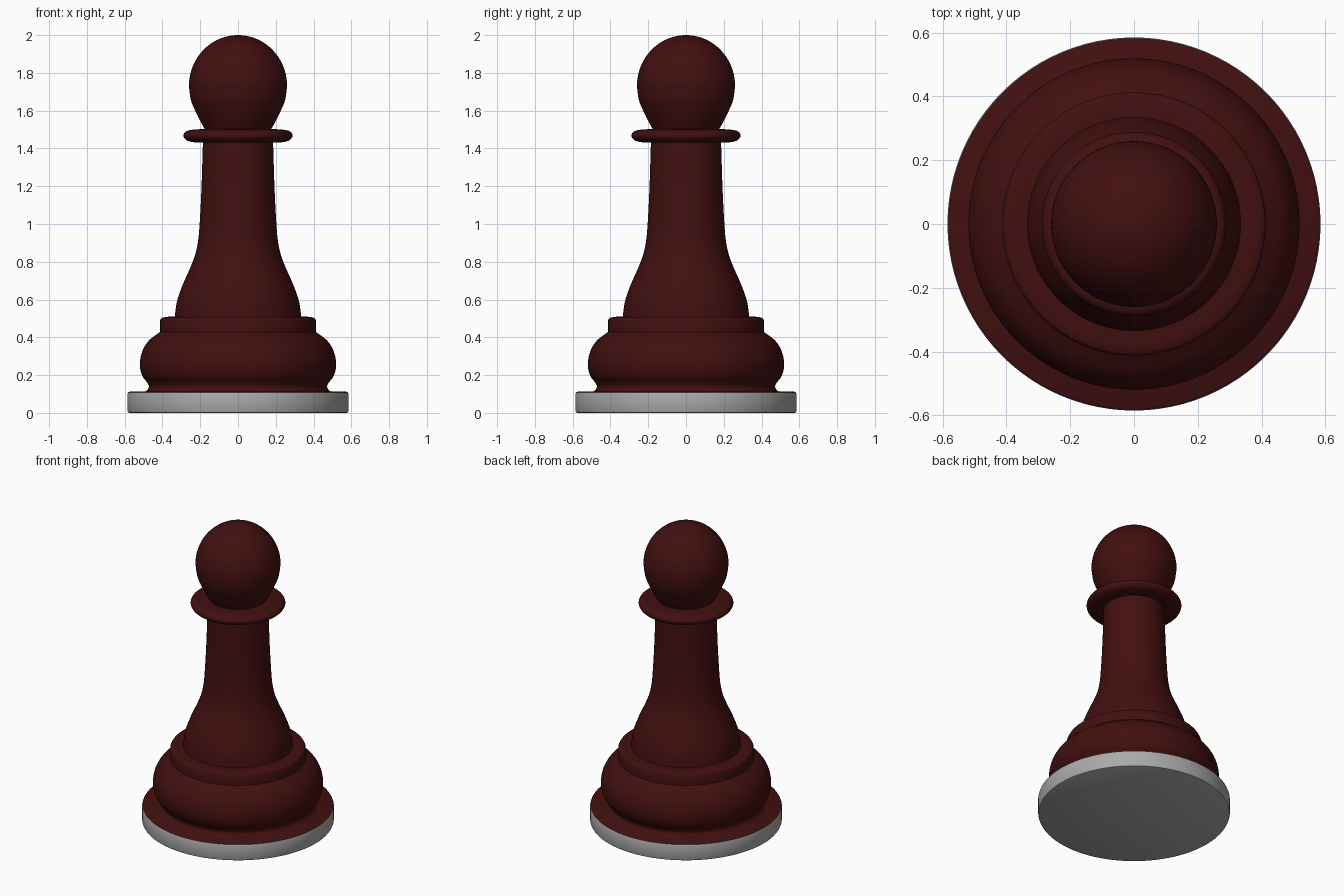
import bpy, bmesh, math
from mathutils import Vector

if "Cube" in bpy.data.objects:
    bpy.data.objects.remove(bpy.data.objects["Cube"], do_unlink=True)

SIDES = 96


def material(name, color):
    m = bpy.data.materials.new(name)
    m.use_nodes = True
    m.diffuse_color = color
    m.node_tree.nodes["Principled BSDF"].inputs["Base Color"].default_value = color
    return m


red = material("dark red", (0.055, 0.005, 0.005, 1))
grey = material("felt grey", (0.4, 0.4, 0.4, 1))


def smooth(points, steps=5):
    """Catmull-Rom curve through (radius, height) points."""
    p = [Vector(q) for q in points]
    p = [2 * p[0] - p[1]] + p + [2 * p[-1] - p[-2]]
    out = []
    for a, b, c, d in zip(p, p[1:], p[2:], p[3:]):
        for i in range(steps):
            t = i / steps
            out.append(0.5 * (2 * b + (c - a) * t + (2 * a - 5 * b + 4 * c - d) * t * t
                              + (3 * b - a - 3 * c + d) * t ** 3))
    return [tuple(v) for v in out] + [points[-1]]


def lathe(name, profile, mats):
    """Revolve a (radius, height) profile about the z axis."""
    bm = bmesh.new()
    verts = [bm.verts.new((r, 0, z)) for r, z in profile]
    edges = [bm.edges.new(pair) for pair in zip(verts, verts[1:])]
    bmesh.ops.spin(bm, geom=verts + edges, cent=(0, 0, 0), axis=(0, 0, 1),
                   angle=math.tau, steps=SIDES, use_duplicate=False)
    bmesh.ops.remove_doubles(bm, verts=bm.verts, dist=1e-4)
    bmesh.ops.recalc_face_normals(bm, faces=bm.faces)
    mesh = bpy.data.meshes.new(name)
    bm.to_mesh(mesh)
    bm.free()
    obj = bpy.data.objects.new(name, mesh)
    bpy.context.collection.objects.link(obj)
    for m in mats:
        mesh.materials.append(m)
    bpy.ops.object.select_all(action="DESELECT")
    obj.select_set(True)
    bpy.context.view_layer.objects.active = obj
    bpy.ops.object.shade_smooth_by_angle(angle=math.radians(35))
    return obj


# Foot disc: grey rim and underside, red upper face
foot = lathe("foot_disc", [(0, 0), (0.575, 0), (0.582, 0.003), (0.585, 0.01), (0.585, 0.1),
                           (0.582, 0.108), (0.575, 0.112), (0, 0.112)], [grey, red])
for f in foot.data.polygons:
    if f.normal.z > 0.7:
        f.material_index = 1

# Bulging body with a narrow waist below and a stepped shoulder above
bulge = smooth([(0.495, 0.11), (0.477, 0.125), (0.472, 0.142), (0.482, 0.162), (0.503, 0.19),
                (0.517, 0.23), (0.518, 0.28), (0.503, 0.335), (0.47, 0.385), (0.413, 0.428)])
shoulder = smooth([(0.413, 0.49), (0.405, 0.501), (0.38, 0.508), (0.335, 0.511)])
lathe("body", [(0, 0.11)] + bulge + shoulder + [(0, 0.511)], [red])

# Flared stem
stem = smooth([(0.335, 0.508), (0.323, 0.59), (0.292, 0.68), (0.252, 0.77), (0.226, 0.84),
               (0.21, 0.92), (0.202, 1.02), (0.193, 1.2), (0.185, 1.46)])
lathe("stem", [(0, 0.508)] + stem + [(0, 1.46)], [red])

# Rounded collar
collar = smooth([(0.18, 1.435), (0.225, 1.432), (0.27, 1.442), (0.289, 1.465),
                 (0.277, 1.489), (0.24, 1.499), (0.18, 1.503)])
lathe("collar", [(0, 1.435)] + collar + [(0, 1.503)], [red])

# Round head narrowing into the collar
neck = smooth([(0.168, 1.49), (0.192, 1.53), (0.222, 1.59), (0.249, 1.655), (0.26, 1.73)])
dome = [(0.26 * math.cos(a), 1.73 + 0.27 * math.sin(a))
        for a in (i * math.pi / 40 for i in range(1, 20))]
lathe("head", [(0, 1.49)] + neck + dome + [(0, 2)], [red])
